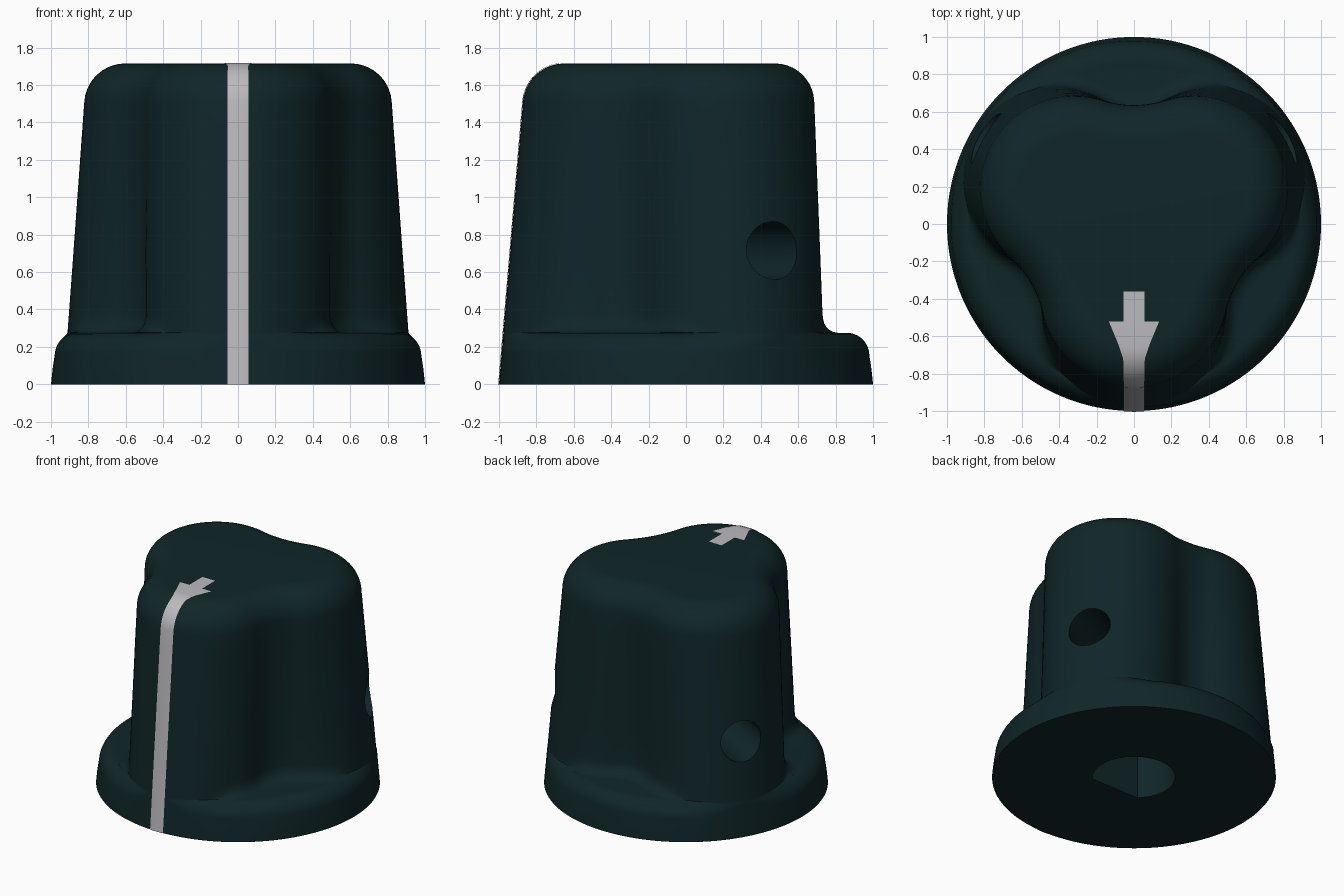
import bpy, bmesh, math
from mathutils import Matrix, Vector

if "Cube" in bpy.data.objects:
    bpy.data.objects.remove(bpy.data.objects["Cube"])

def material(name, rgb):
    m = bpy.data.materials.new(name)
    m.diffuse_color = (*rgb, 1)
    m.use_nodes = True
    m.node_tree.nodes["Principled BSDF"].inputs["Base Color"].default_value = m.diffuse_color
    return m

dark = material("dark_teal", (0.0050, 0.0190, 0.0215))
pale = material("pale_grey", (0.50, 0.49, 0.52))

def make(name, bm, mat):
    bmesh.ops.recalc_face_normals(bm, faces=bm.faces)
    me = bpy.data.meshes.new(name)
    bm.to_mesh(me)
    bm.free()
    ob = bpy.data.objects.new(name, me)
    me.materials.append(mat)
    bpy.context.collection.objects.link(ob)
    return ob

def lobe(z):
    """Lobe centre distance and lobe radius at a height."""
    return 0.51 - 0.0917 * z, 0.49 + 0.0067 * z

def outline(z, inset=0):
    """Three round lobes joined by tangent concave arcs."""
    c, r = lobe(z)
    v = 0.61 + 0.017 * z
    a, b = c * math.sin(math.pi / 3), c * 0.5
    f = (a * a + (v - b) ** 2 - r * r) / (2 * (r - v + b))
    d = v + f
    phi = math.atan2(d * math.sin(math.pi / 3), d * 0.5 - c)
    local = []
    n, m = 32, 16
    for i in range(n + 1):
        t = phi * (2 * i / n - 1)
        local.append(Vector((c + (r - inset) * math.cos(t), (r - inset) * math.sin(t), 0)))
    t0, t1 = phi + math.pi, math.radians(300) - phi
    for i in range(1, m):
        t = t0 + (t1 - t0) * i / m
        local.append(Vector((d * 0.5 + (f + inset) * math.cos(t),
                             d * math.sin(math.pi / 3) + (f + inset) * math.sin(t), 0)))
    pts = []
    for k in range(3):
        rot = Matrix.Rotation(math.radians(-90 + 120 * k), 3, 'Z')
        pts += [rot @ p for p in local]
    return pts

def smooth_max(a, b, k=0.08):
    h = max(k - abs(a - b), 0) / k
    return max(a, b) + h * h * k / 4

rings = []
# Round flange, blended into the lobes
flange = [(0, 1.0), (0.05, 0.995), (0.10, 0.989), (0.15, 0.981)]
flange += [(0.155 + 0.12 * math.sin(t), 0.86 + 0.12 * math.cos(t))
           for t in [math.radians(x) for x in range(10, 91, 10)]]
for z, fr in flange:
    ring = []
    for p in outline(z):
        b = p.length
        r = min(smooth_max(fr, b), max(fr, 1 - 0.085 * z))
        q = p * (r / b)
        ring.append((q.x, q.y, z))
    rings.append(ring)
# Concave fillet from the flange up to the wall
for deg in range(0, 91, 15):
    t = math.radians(deg)
    z = 0.376 - 0.1 * math.cos(t)
    ring = []
    for p in outline(z):
        b = p.length
        s = min(max((0.90 - b) / 0.12, 0), 1)
        s = s * s * (3 - 2 * s)
        q = p * ((b + 0.1 * (1 - math.sin(t)) * s) / b)
        ring.append((q.x, q.y, z))
    rings.append(ring)
# Tapered wall and rounded top edge
for z in (0.6, 0.9, 1.2, 1.4):
    rings.append([(p.x, p.y, z) for p in outline(z)])
TOP, R = 1.715, 0.2
edge = [(TOP - R + R * math.sin(t), R * (1 - math.cos(t)))
        for t in [math.radians(x) for x in range(0, 91, 9)]]
for z, inset in edge:
    rings.append([(p.x, p.y, z) for p in outline(z, inset)])

bm = bmesh.new()
vr = [[bm.verts.new(p) for p in ring] for ring in rings]
n = len(vr[0])
for lo, hi in zip(vr, vr[1:]):
    for i in range(n):
        j = (i + 1) % n
        bm.faces.new((lo[i], lo[j], hi[j], hi[i]))
bm.faces.new(vr[0][::-1])
bm.faces.new(vr[-1])
knob = make("knob_body", bm, dark)

# D-shaped shaft bore in the underside
def prism(name, pts, z0, z1):
    b = bmesh.new()
    lo = [b.verts.new((x, y, z0)) for x, y in pts]
    hi = [b.verts.new((x, y, z1)) for x, y in pts]
    b.faces.new(lo[::-1])
    b.faces.new(hi)
    for i in range(len(pts)):
        j = (i + 1) % len(pts)
        b.faces.new((lo[i], lo[j], hi[j], hi[i]))
    return make(name, b, dark)

arc = [math.radians(-45 + 270 * i / 48) for i in range(49)]
cutters = [prism("shaft_bore_cutter", [(0.29 * math.cos(t), 0.29 * math.sin(t)) for t in arc], -0.1, 1.2)]

# Set-screw holes through the two rear lobes
for deg in (30, 150):
    b = bmesh.new()
    turn = Matrix.Rotation(math.radians(deg), 4, 'Z') @ Matrix.Rotation(math.pi / 2, 4, 'Y')
    where = Matrix.Translation((0, 0, 0.715)) @ turn @ Matrix.Translation((0, 0, 0.65))
    bmesh.ops.create_cone(b, cap_ends=True, segments=40, radius1=0.155, radius2=0.155,
                          depth=0.9, matrix=where)
    cutters.append(make("screw_hole_cutter", b, dark))

bpy.context.view_layer.objects.active = knob
for c in cutters:
    c.hide_render = True
    mod = knob.modifiers.new("cut", 'BOOLEAN')
    mod.operation, mod.solver, mod.object = 'DIFFERENCE', 'EXACT', c
    bpy.ops.object.modifier_apply(modifier=mod.name)
for c in cutters:
    bpy.data.objects.remove(c)

# Pointer stripe: up the front lobe, over the edge, ending in an arrow
W, LIFT = 0.055, 0.004
def width(y):
    if y < -0.73:
        return W
    return W + (0.135 - W) * (y + 0.73) / 0.21

rows = []
for z in (0, 0.3, 0.6, 0.9, 1.2, 1.4):
    c, r = lobe(z)
    rows.append((-(c + r), z, W, r, (-LIFT, 0)))
for k, (z, inset) in enumerate(edge):
    c, r = lobe(z)
    t = math.radians(9 * k)
    y = -(c + r - inset)
    rows.append((y, z, width(y), r - inset, (-LIFT * math.cos(t), LIFT * math.sin(t))))
for y, w in ((-0.52, 0.135), (-0.52, W), (-0.36, W)):
    rows.append((y, TOP, w, None, (0, LIFT)))

bm = bmesh.new()
grid = []
for y, z, w, r, (oy, oz) in rows:
    line = []
    for i in range(-3, 4):
        x = w * i / 3
        sag = r - math.sqrt(r * r - x * x) if r else 0
        line.append(bm.verts.new((x, y + sag + oy, z + oz)))
    grid.append(line)
for k, (lo, hi) in enumerate(zip(grid, grid[1:])):
    if k == len(grid) - 3:      # step from arrow shoulder to stem
        continue
    for i in range(6):
        bm.faces.new((lo[i], lo[i + 1], hi[i + 1], hi[i]))
stripe = make("pointer_stripe", bm, pale)
if stripe.data.polygons[0].normal.y > 0:
    stripe.data.flip_normals()
# The stem is a separate island, so orient it upwards too
for p in stripe.data.polygons:
    if p.normal.z < -0.5:
        p.flip()

for ob in (knob, stripe):
    bpy.ops.object.select_all(action='DESELECT')
    ob.select_set(True)
    bpy.context.view_layer.objects.active = ob
    bpy.ops.object.shade_smooth_by_angle(angle=math.radians(35))
